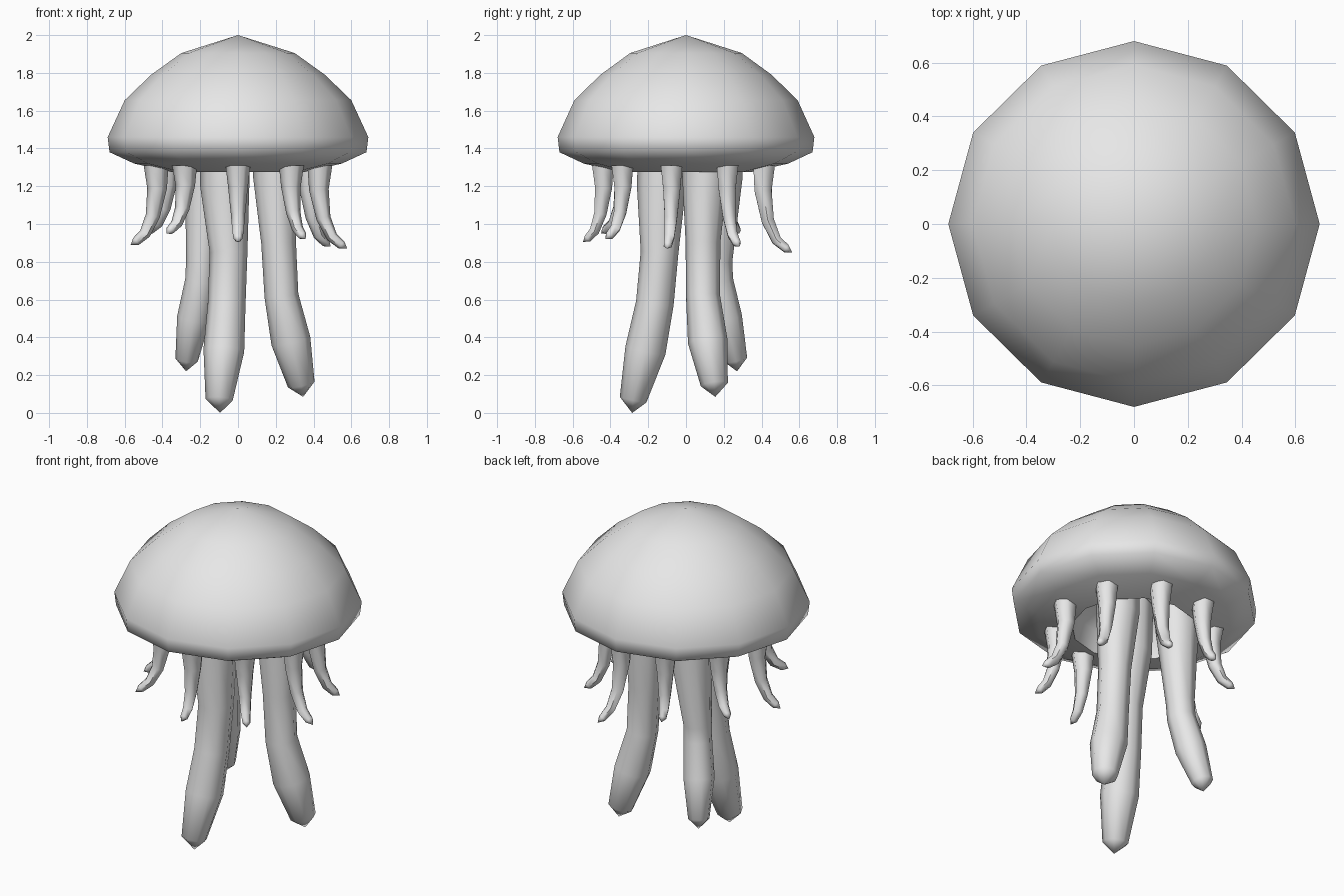
import bpy, bmesh
from math import sin, cos, pi, radians
from mathutils import Vector

cube = bpy.data.objects.get("Cube")
if cube:
    bpy.data.objects.remove(cube)

grey = bpy.data.materials.new("soft_grey")
grey.use_nodes = True
colour = (0.8, 0.8, 0.8, 1)
grey.diffuse_color = colour
grey.node_tree.nodes["Principled BSDF"].inputs["Base Color"].default_value = colour


def loft(name, rings, start=None, end=None, angle=60):
    """Skin a list of equal rings, closing each end with a fan to a point."""
    bm = bmesh.new()
    loops = [[bm.verts.new(p) for p in ring] for ring in rings]
    n = len(loops[0])
    for a, b in zip(loops, loops[1:]):
        for i in range(n):
            j = (i + 1) % n
            bm.faces.new((a[i], a[j], b[j], b[i]))
    for loop, point in ((loops[0], start), (loops[-1], end)):
        if point is None:
            bm.faces.new(loop)
        else:
            tip = bm.verts.new(point)
            for i in range(n):
                bm.faces.new((loop[i], loop[(i + 1) % n], tip))
    bmesh.ops.recalc_face_normals(bm, faces=bm.faces)
    mesh = bpy.data.meshes.new(name)
    bm.to_mesh(mesh)
    bm.free()
    mesh.materials.append(grey)
    ob = bpy.data.objects.new(name, mesh)
    bpy.context.collection.objects.link(ob)
    bpy.ops.object.select_all(action='DESELECT')
    ob.select_set(True)
    bpy.context.view_layer.objects.active = ob
    bpy.ops.object.shade_smooth_by_angle(angle=radians(angle))
    return ob


def tentacle(name, path, tip, sides):
    """Tapered tube through (x, y, z, radius) stations, ending in a blunt point."""
    pts = [Vector(p[:3]) for p in path]
    tip = Vector(tip)
    rings = []
    for k, p in enumerate(pts):
        after = pts[k + 1] if k + 1 < len(pts) else tip
        before = pts[k - 1] if k else p
        direction = (after - before).normalized() if k else Vector((0, 0, -1))
        turn = Vector((0, 0, -1)).rotation_difference(direction)
        rings.append([p + turn @ Vector((cos(2 * pi * i / sides), sin(2 * pi * i / sides), 0)) * path[k][3]
                      for i in range(sides)])
    loft(name, rings, None, tip)


# Bell: twelve-sided dome, rounded rim and shallow hollow underneath
profile = [(.3, 1.905), (.46, 1.79), (.6, 1.655), (.69, 1.46), (.68, 1.38),
           (.55, 1.32), (.35, 1.275), (.33, 1.4), (.2, 1.5)]
bell_rings = [[(r * cos(i * pi / 6), r * .985 * sin(i * pi / 6), z) for i in range(12)]
              for r, z in profile]
loft("bell", bell_rings, (0, 0, 2), (0, 0, 1.54), 75)

# Three long arms hanging from the hollow
tentacle("front_arm", [(-.07, -.12, 1.5, .13), (-.07, -.13, 1.2, .13), (-.05, -.14, .85, .1),
                       (-.06, -.165, .58, .1), (-.075, -.215, .33, .108), (-.1, -.28, .07, .072)],
         (-.095, -.285, 0), 8)
tentacle("left_arm", [(.2, .1, 1.5, .12), (.2, .1, 1.25, .12), (.215, .09, .9, .092),
                      (.23, .09, .62, .09), (.28, .115, .38, .105), (.335, .15, .15, .072)],
         (.345, .155, .085), 8)
tentacle("right_arm", [(-.15, .17, 1.5, .12), (-.16, .18, 1.25, .12), (-.195, .165, .8, .08),
                       (-.2, .17, .7, .08), (-.235, .21, .5, .088), (-.272, .265, .28, .06)],
         (-.275, .27, .22), 8)

# Nine short feelers around the rim, curling outward: reach and tip height of each
feelers = [(.53, .915), (.54, .93), (.57, .88), (.55, .89), (.58, .86),
           (.51, .94), (.55, .96), (.56, .9), (.57, .96)]
shape = [(0, 0, .066), (-.04, .3, .052), (.15, .65, .038), (.5, .88, .03), (.9, .98, .024)]
for k, (reach, low) in enumerate(feelers):
    a = radians(40 * k - 90)
    base, top = .44, 1.31
    path = []
    for out, down, radius in shape:
        r = base + (reach - base) * out
        path.append((r * cos(a), r * sin(a), top + (low - top) * down, radius))
    tentacle(f"feeler_{k + 1}", path, (reach * 1.03 * cos(a), reach * 1.03 * sin(a), low - .01), 6)
